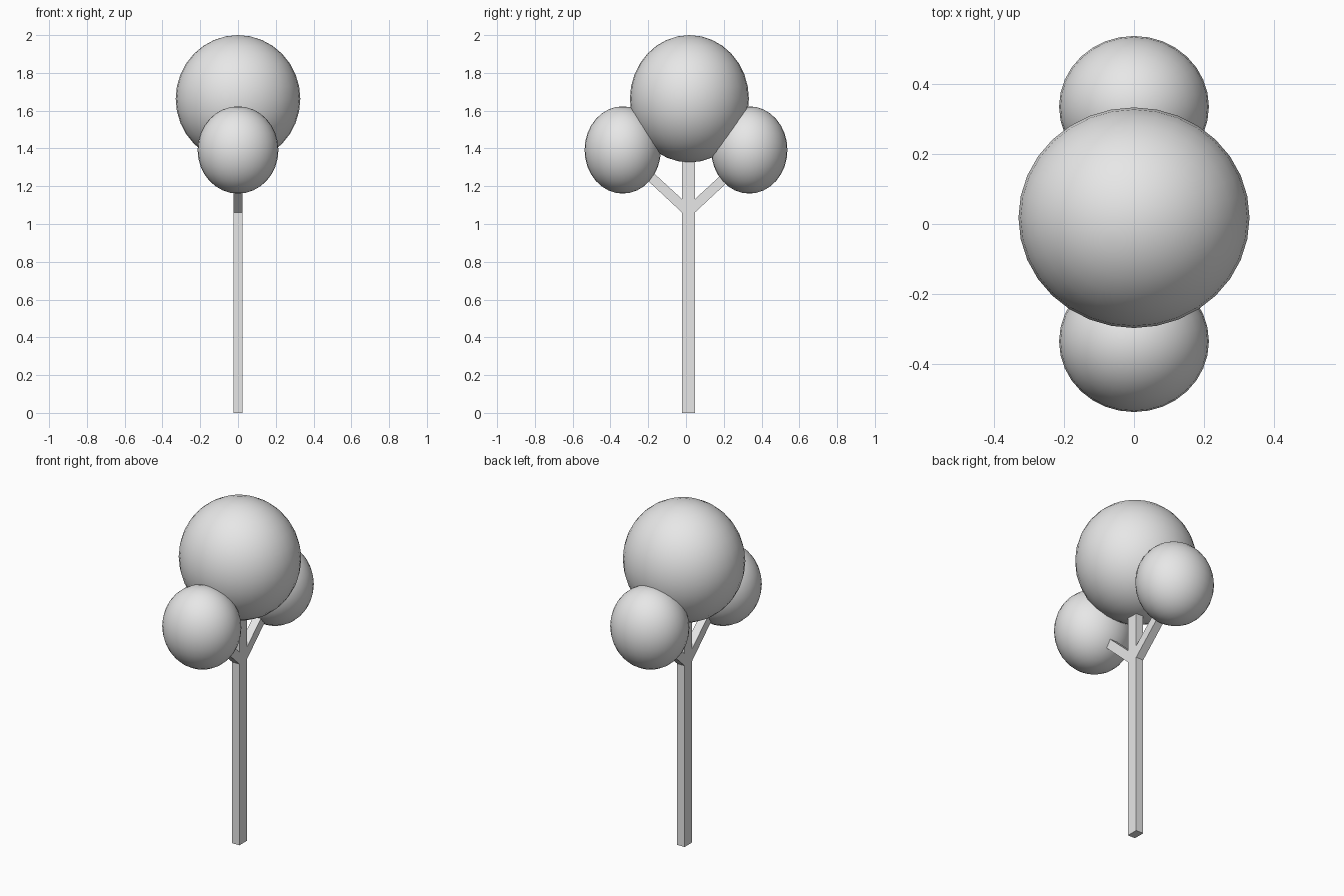
import bpy
import bmesh

cube = bpy.data.objects.get("Cube")
if cube:
    bpy.data.objects.remove(cube, do_unlink=True)

grey = bpy.data.materials.new("light_grey")
grey.use_nodes = True
grey.diffuse_color = (0.8, 0.8, 0.8, 1)
grey.node_tree.nodes["Principled BSDF"].inputs["Base Color"].default_value = (0.8, 0.8, 0.8, 1)

HALF_WIDTH = 0.024   # half thickness of the wood along x
TRUNK_Y = 0.013      # trunk centre


def foliage(name, centre, radii):
    """Smooth ellipsoid of leaves."""
    bpy.ops.mesh.primitive_uv_sphere_add(segments=32, ring_count=16, radius=1, location=centre)
    ob = bpy.context.object
    ob.name = name
    ob.scale = radii
    bpy.ops.object.transform_apply(location=False, rotation=False, scale=True)
    bpy.ops.object.shade_smooth()
    ob.data.materials.append(grey)


def beam(name, profile):
    """Flat-sided timber: a side profile of (y, z) points extruded along x."""
    bm = bmesh.new()
    face = bm.faces.new([bm.verts.new((-HALF_WIDTH, y, z)) for y, z in profile])
    new = bmesh.ops.extrude_face_region(bm, geom=[face])["geom"]
    moved = [v for v in new if isinstance(v, bmesh.types.BMVert)]
    bmesh.ops.translate(bm, verts=moved, vec=(2 * HALF_WIDTH, 0, 0))
    bmesh.ops.recalc_face_normals(bm, faces=bm.faces)
    mesh = bpy.data.meshes.new(name)
    bm.to_mesh(mesh)
    bm.free()
    mesh.materials.append(grey)
    bpy.context.collection.objects.link(bpy.data.objects.new(name, mesh))


# Trunk, running up into the crown
y0, y1 = TRUNK_Y - 0.034, TRUNK_Y + 0.034
beam("trunk", [(y0, 0), (y1, 0), (y1, 1.45), (y0, 1.45)])

# Forked branches and their side foliage
for side, label in ((-1, "front"), (1, "back")):
    path = [(0.03, 1.057), (0.25, 1.262), (0.215, 1.298), (0.03, 1.128)]
    beam(label + "_branch", [(TRUNK_Y + side * y, z) for y, z in path])
    foliage(label + "_foliage", (0, side * 0.335, 1.392), (0.214, 0.202, 0.231))

# Main crown
foliage("crown", (0, 0.018, 1.663), (0.33, 0.315, 0.337))
